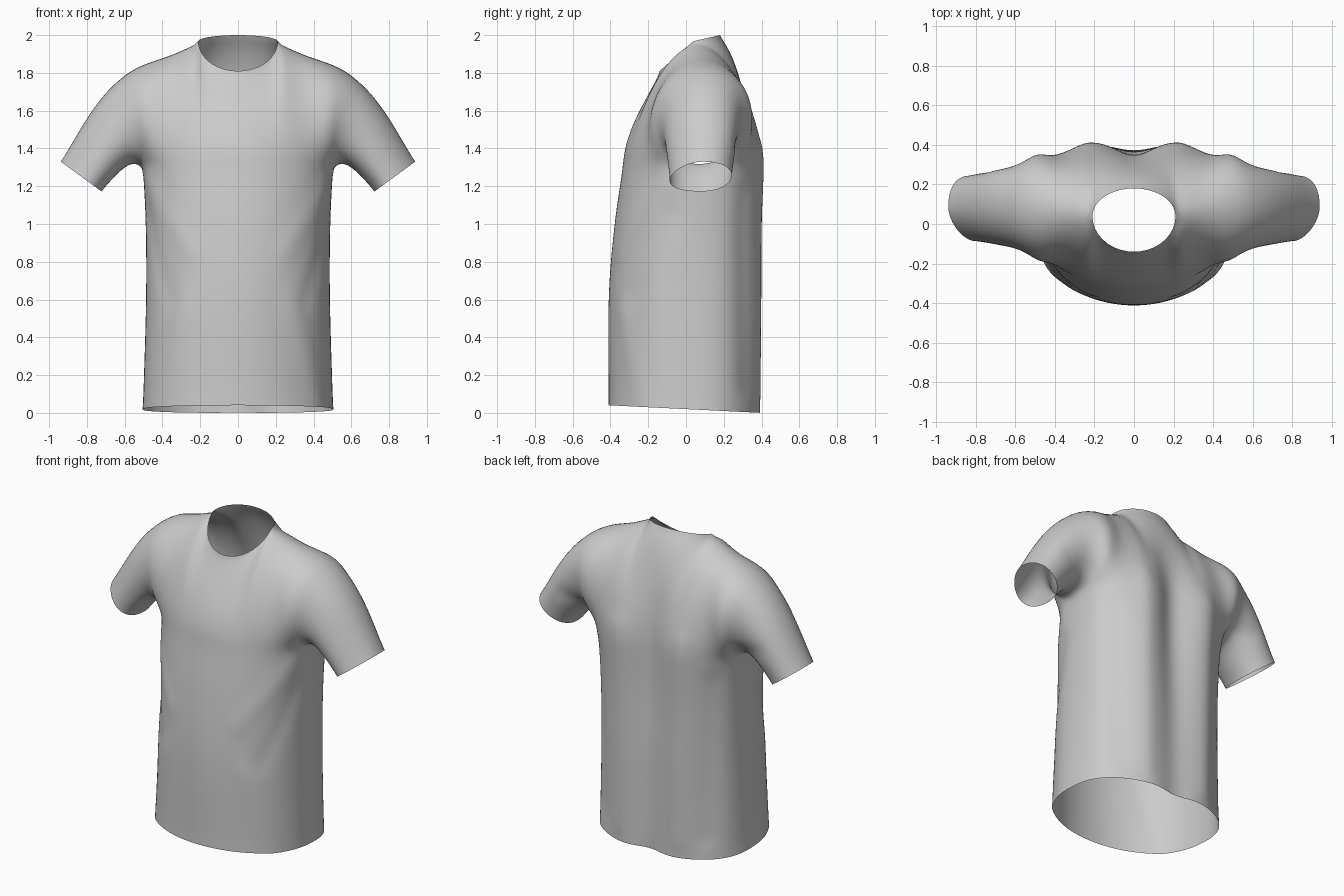
import bpy, bmesh
from math import sin, cos, pi, exp
from mathutils import Vector as V

if "Cube" in bpy.data.objects:
    bpy.data.objects.remove(bpy.data.objects["Cube"])

ARMPIT = 1.30
N_BODY, N_SLEEVE, N_LOW, N_UP = 30, 16, 32, 26


def interp(keys, x):
    """Smooth (Catmull-Rom style) lookup in a list of (position, value...) keys."""
    x = min(max(x, keys[0][0]), keys[-1][0])
    i = max(k for k in range(len(keys) - 1) if keys[k][0] <= x)
    a, b = keys[i], keys[i + 1]
    p, n = keys[max(i - 1, 0)], keys[min(i + 2, len(keys) - 1)]
    h = b[0] - a[0]
    t = (x - a[0]) / h
    out = []
    for c in range(1, len(a)):
        ma = (b[c] - p[c]) / (b[0] - p[0]) * h
        mb = (n[c] - a[c]) / (n[0] - a[0]) * h
        out.append((2*t**3 - 3*t*t + 1)*a[c] + (t**3 - 2*t*t + t)*ma
                   + (3*t*t - 2*t**3)*b[c] + (t**3 - t*t)*mb)
    return out


def bezier(a, b, c, d, t):
    s = 1 - t
    return a*s**3 + b*3*s*s*t + c*3*s*t*t + d*t**3


# Body: z, half width, side seam y, front depth, back depth, spine valley
BODY = [(0.0, .505, .02, .430, .395, .045),
        (0.6, .488, .03, .440, .395, .065),
        (1.0, .490, .05, .428, .378, .085),
        (1.3, .504, .07, .405, .370, .100)]
# Shoulder and sleeve top line: parameter, x, y, z (0-1 shoulder, 1-2 sleeve)
TOP = [(0, .21, .04, 1.968), (.2, .28, .06, 1.935), (.4, .36, .07, 1.90), (.75, .50, .09, 1.85),
       (1, .59, .10, 1.80), (1.3, .70, .10, 1.70), (1.6, .80, .10, 1.565), (2, .938, .09, 1.33)]
# Sleeve underarm line
UNDER = [(0, .504, .07, 1.30), (.25, .555, .07, 1.318), (.55, .62, .07, 1.28), (1, .722, .08, 1.172)]


def body_point(z, phi, side):
    w, yc, df, db, valley = interp(BODY, z)
    x, c = w*sin(phi), max(cos(phi), 0)
    if side < 0:
        return V((x, yc - df*c**.87, z))
    return V((x, yc + db*c**.74 - valley*exp(-(x/.12)**2), z))


def fullness(t):
    """Extra fullness from chest to armhole, fading down the sleeve."""
    return .06*exp(-((t - .80)/.20)**2)


def lower_column(t, side):
    """Hem to armpit height, with the hem slightly higher at the front."""
    col = []
    for j in range(N_LOW + 1):
        v = j / N_LOW
        p = body_point(ARMPIT*v, t*pi/2, side)
        p.z += (.02 - .05*p.y)*(1 - v)
        col.append(p)
    return col


def upper_column(t, side):
    """Armpit height to the neckline or shoulder line."""
    b = body_point(ARMPIT, t*pi/2, side)
    neck = .30
    if t < neck:
        th = t/neck*pi/2
        if side < 0:
            top = V((.21*sin(th), .04 - .18*cos(th), 1.968 - .158*cos(th)))
        else:
            top = V((.21*sin(th), .04 + .14*cos(th), 1.968 + .032*cos(th)))
    else:
        top = V(interp(TOP, (t - neck)/(1 - neck)))
    m = t**3.5
    full = V((0, side*fullness(t), 0))
    up = V((0, 0, .2)).lerp(V((0, side*.29, 0)), m) + full
    k = min(t/neck, 1)
    k = 1 - (1 - k*k)**.5      # follows the neck curve
    start, end = (.05, .20) if side < 0 else (.12, .25)
    over = V((0, side*start, -.13)).lerp(V((0, side*end, -.05)), k)
    over = over.lerp(V((0, side*.29, 0)), m) + full
    return [bezier(b, b + up, top + over, top, j/N_UP) for j in range(N_UP + 1)]


def sleeve_column(s, side):
    """Half of the sleeve; the front hangs lower toward the cuff."""
    b, top = V(interp(UNDER, s)), V(interp(TOP, 1 + s))
    low, high = (.29 + .01*s, .29 - .15*s) if side < 0 else (.29 - .09*s, .29 - .07*s)
    f = fullness(1 + .7*s)
    return [bezier(b, b + V((0, side*(low + f), 0)), top + V((0, side*(high + f), 0)), top, j/N_UP)
            for j in range(N_UP + 1)]


bm = bmesh.new()


def add_panel(columns, mirror):
    grid = [[bm.verts.new((p.x*mirror, p.y, p.z)) for p in col] for col in columns]
    for a, b in zip(grid, grid[1:]):
        for j in range(len(a) - 1):
            bm.faces.new((a[j], b[j], b[j + 1], a[j + 1]))


# Front and back panels, mirrored left and right
for mirror in (-1, 1):
    for side in (-1, 1):
        ts = [i/N_BODY for i in range(N_BODY + 1)]
        add_panel([lower_column(t, side) for t in ts], mirror)
        add_panel([upper_column(t, side) for t in ts], mirror)
        add_panel([sleeve_column(i/N_SLEEVE, side) for i in range(N_SLEEVE + 1)], mirror)

# Sew the panels and relax the cloth away from the open edges
bmesh.ops.remove_doubles(bm, verts=bm.verts, dist=.0008)
bmesh.ops.recalc_face_normals(bm, faces=bm.faces)
inner = [v for v in bm.verts if not v.is_boundary]
for _ in range(10):
    bmesh.ops.smooth_vert(bm, verts=inner, factor=.5,
                          use_axis_x=True, use_axis_y=True, use_axis_z=True)
bm.normal_update()

# Cloth folds: start, end, width, height (mirrored in x)
FOLDS = [((.47, -.10, 1.22), (.25, -.36, .85), .06, .007),
         ((.48, -.08, 1.05), (.36, -.28, .60), .06, -.007),
         ((.30, -.34, .55), (.42, -.24, .05), .07, .007),
         ((.40, .30, 1.15), (.36, .30, .15), .07, -.010),
         ((.24, .40, 1.40), (.22, .40, .10), .06, .008),
         ((.55, .24, 1.38), (.70, .24, 1.42), .05, -.008)]
moves = []
for v in bm.verts:
    p = V((abs(v.co.x), v.co.y, v.co.z))
    total = 0
    for a, b, width, height in FOLDS:
        a, b = V(a), V(b)
        f = min(max((p - a).dot(b - a)/(b - a).length_squared, 0), 1)
        total += height*exp(-((p - a.lerp(b, f)).length/width)**2)
    moves.append((v, v.normal*total))
for v, d in moves:
    v.co += V((d.x, d.y, 0))

mesh = bpy.data.meshes.new("shirt")
bm.to_mesh(mesh)
bm.free()
mesh.shade_smooth()
shirt = bpy.data.objects.new("shirt", mesh)
bpy.context.collection.objects.link(shirt)
